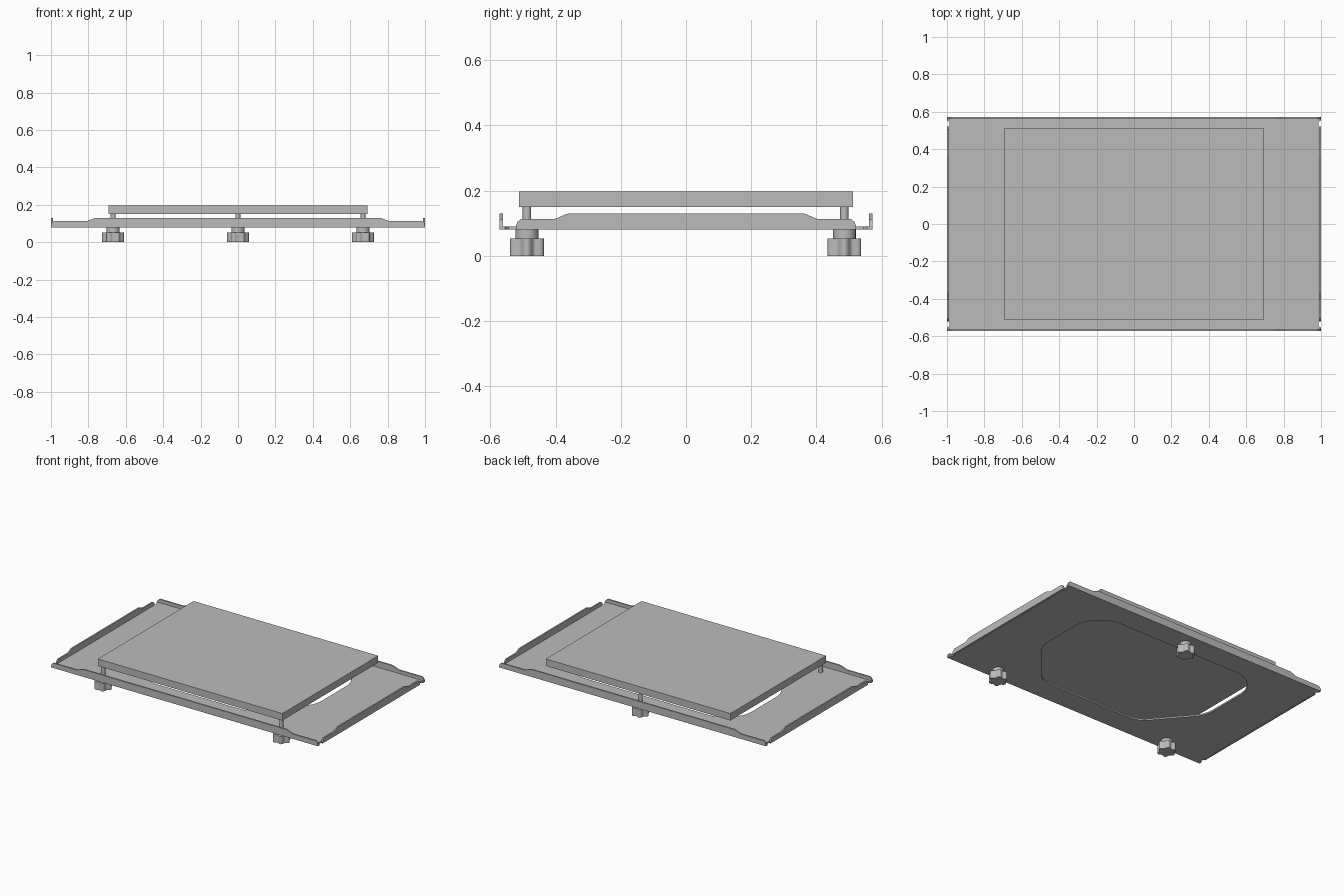
import bpy
import bmesh
from math import cos, sin, pi
from mathutils import Vector, Matrix

default = bpy.data.objects.get("Cube")
if default:
    bpy.data.objects.remove(default, do_unlink=True)

GREY = (0.5, 0.5, 0.5, 1)
metal = bpy.data.materials.new("plain_grey")
metal.use_nodes = True
metal.diffuse_color = GREY
metal.node_tree.nodes["Principled BSDF"].inputs["Base Color"].default_value = GREY


def rounded(points, radius, steps=5):
    """Replace each corner of a closed outline with a small curve."""
    result = []
    for i, point in enumerate(points):
        corner = Vector(point)
        before = Vector(points[i - 1]) - corner
        after = Vector(points[(i + 1) % len(points)]) - corner
        reach = min(radius, before.length * 0.45, after.length * 0.45)
        a = corner + before.normalized() * reach
        b = corner + after.normalized() * reach
        for s in range(steps + 1):
            t = s / steps
            result.append(a * (1 - t) ** 2 + corner * 2 * t * (1 - t) + b * t * t)
    return result


def prism(name, loops, depth, matrix=Matrix(), smooth=False):
    """Extrude an outline, with optional hole outlines, along local z."""
    bm = bmesh.new()
    edges = []
    for loop in loops:
        verts = [bm.verts.new((p[0], p[1], 0)) for p in loop]
        edges += [bm.edges.new((verts[i - 1], verts[i])) for i in range(len(verts))]
    bmesh.ops.triangle_fill(bm, use_beauty=True, edges=edges)
    ext = bmesh.ops.extrude_face_region(bm, geom=bm.faces[:])
    moved = [g for g in ext["geom"] if isinstance(g, bmesh.types.BMVert)]
    bmesh.ops.translate(bm, verts=moved, vec=(0, 0, depth))
    bmesh.ops.transform(bm, matrix=matrix, verts=bm.verts)
    bmesh.ops.recalc_face_normals(bm, faces=bm.faces)
    mesh = bpy.data.meshes.new(name)
    bm.to_mesh(mesh)
    bm.free()
    mesh.materials.append(metal)
    obj = bpy.data.objects.new(name, mesh)
    bpy.context.collection.objects.link(obj)
    if smooth:
        bpy.ops.object.select_all(action="DESELECT")
        obj.select_set(True)
        bpy.context.view_layer.objects.active = obj
        bpy.ops.object.shade_smooth_by_angle(angle=0.6)
    return obj


def mirrored(half):
    """Complete a left-right symmetric outline from its +x half."""
    return half + [(-x, y) for x, y in reversed(half)]


def circle(radius, count=24):
    return [(radius * cos(2 * pi * i / count), radius * sin(2 * pi * i / count))
            for i in range(count)]


def at(x, y, z):
    return Matrix.Translation((x, y, z))


# Carriage plate with a large opening
BASE, SHEET = 0.08, 0.01
outer = mirrored([(1, -0.572), (1, -0.555), (0.987, -0.545), (0.987, 0.545),
                  (1, 0.555), (1, 0.572)])
opening = rounded(mirrored([(0.38, -0.418), (0.652, -0.1), (0.652, 0.3),
                            (0.53, 0.418)]), 0.07)
prism("carriage_plate", [outer, opening], SHEET, at(0, 0, BASE))


# Bent-up stiffening flanges, raised along the middle
def flange_outline(end, slope_low, slope_high):
    bend = [(end, 0), (end, 0.012), (end - 0.005, 0.024), (end - 0.016, 0.033)]
    rise = [(slope_low, 0.033), (slope_low - 0.008, 0.035),
            (slope_high + 0.008, 0.048), (slope_high, 0.05)]
    return mirrored(bend + rise)


upright = Matrix.Rotation(pi / 2, 4, "X")
turned = Matrix.Rotation(pi / 2, 4, "Z") @ upright
long_edge = flange_outline(1.0, 0.81, 0.76)
short_edge = flange_outline(0.522, 0.405, 0.36)
for name, y in (("front_flange", -0.572 + SHEET), ("back_flange", 0.572)):
    prism(name, [long_edge], SHEET, at(0, y, BASE) @ upright)
for name, x in (("right_flange", -1), ("left_flange", 1 - SHEET)):
    prism(name, [short_edge], SHEET, at(x, 0, BASE) @ turned)

# Flat bed
bed = mirrored([(0.692, -0.513), (0.692, 0.513)])
prism("bed", [bed], 0.047, at(0, 0, 0.15))

# Levelling screws with lobed thumb knobs
lobes = [((0.051 + 0.007 * cos(6 * a)) * cos(a), (0.051 + 0.007 * cos(6 * a)) * sin(a))
         for a in (2 * pi * i / 72 for i in range(72))]
for name, x, y in (("front_right", -0.668, -0.488), ("front_left", 0.668, -0.488),
                   ("back", 0, 0.486)):
    prism(name + "_knob", [lobes], 0.053, at(x, y, 0), True)
    prism(name + "_knob_collar", [circle(0.035)], 0.027, at(x, y, 0.053), True)
    prism(name + "_screw", [circle(0.013)], 0.07, at(x, y, 0.08), True)
